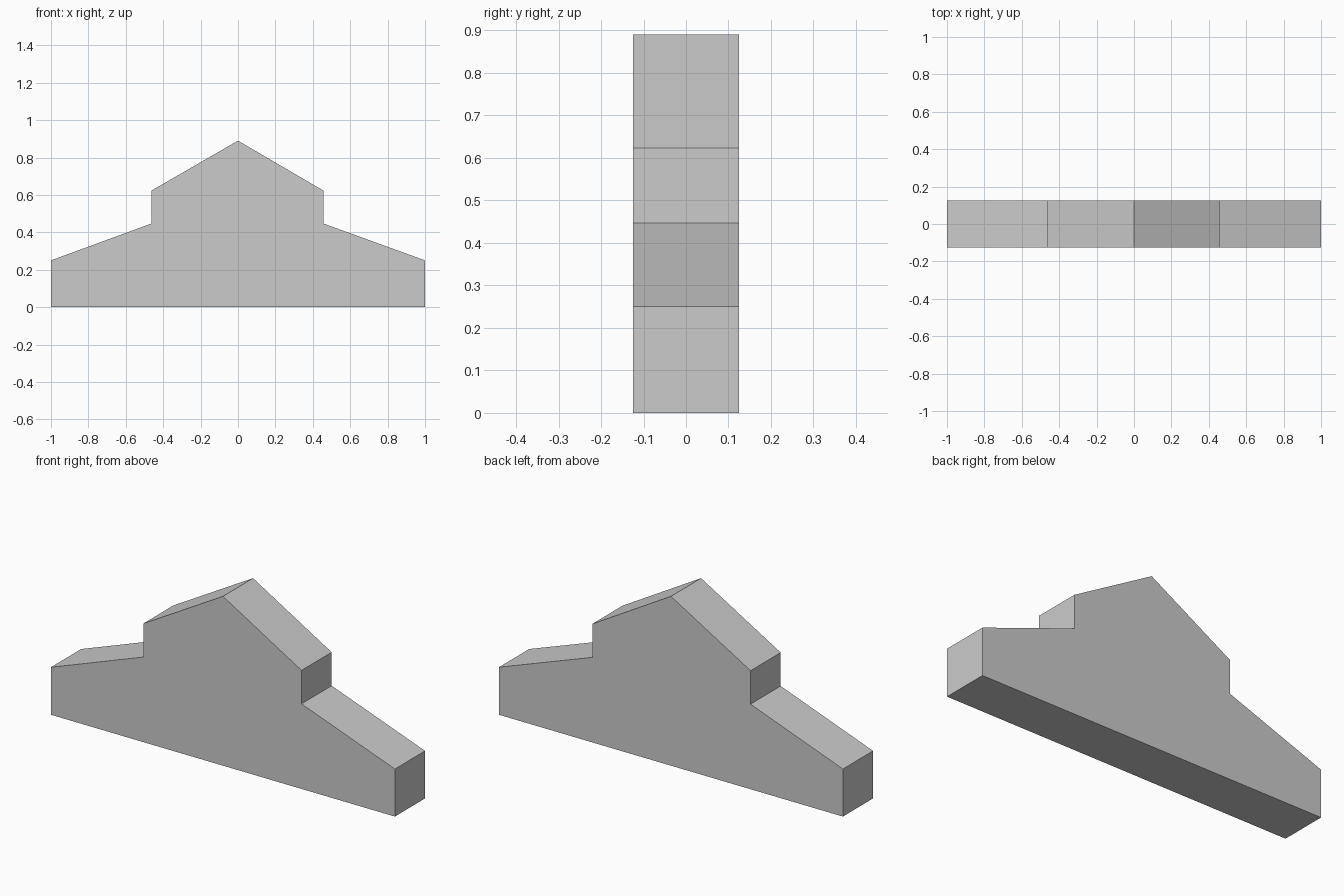
import bpy
import bmesh

DEPTH = 0.25

# Remove the default cube
cube = bpy.data.objects.get("Cube")
if cube:
    bpy.data.objects.remove(cube, do_unlink=True)

# Plain grey material
grey = bpy.data.materials.new("light_grey")
grey.use_nodes = True
colour = (0.6, 0.6, 0.6, 1.0)
grey.diffuse_color = colour
grey.node_tree.nodes["Principled BSDF"].inputs["Base Color"].default_value = colour

# Gabled wall outline: low sloping wings either side of a raised centre
outline = [
    (-1.0, 0.0), (1.0, 0.0), (1.0, 0.25),
    (0.457, 0.447), (0.457, 0.623), (0.0, 0.89),
    (-0.463, 0.623), (-0.463, 0.447), (-1.0, 0.25),
]

# Extrude the outline from front to back
bm = bmesh.new()
front = bm.faces.new([bm.verts.new((x, -DEPTH / 2, z)) for x, z in outline])
extruded = bmesh.ops.extrude_face_region(bm, geom=[front], use_keep_orig=True)
back_verts = [v for v in extruded["geom"] if isinstance(v, bmesh.types.BMVert)]
bmesh.ops.translate(bm, verts=back_verts, vec=(0, DEPTH, 0))
bmesh.ops.recalc_face_normals(bm, faces=bm.faces)

mesh = bpy.data.meshes.new("gabled_wall")
bm.to_mesh(mesh)
bm.free()
mesh.materials.append(grey)
wall = bpy.data.objects.new("gabled_wall", mesh)
bpy.context.collection.objects.link(wall)
